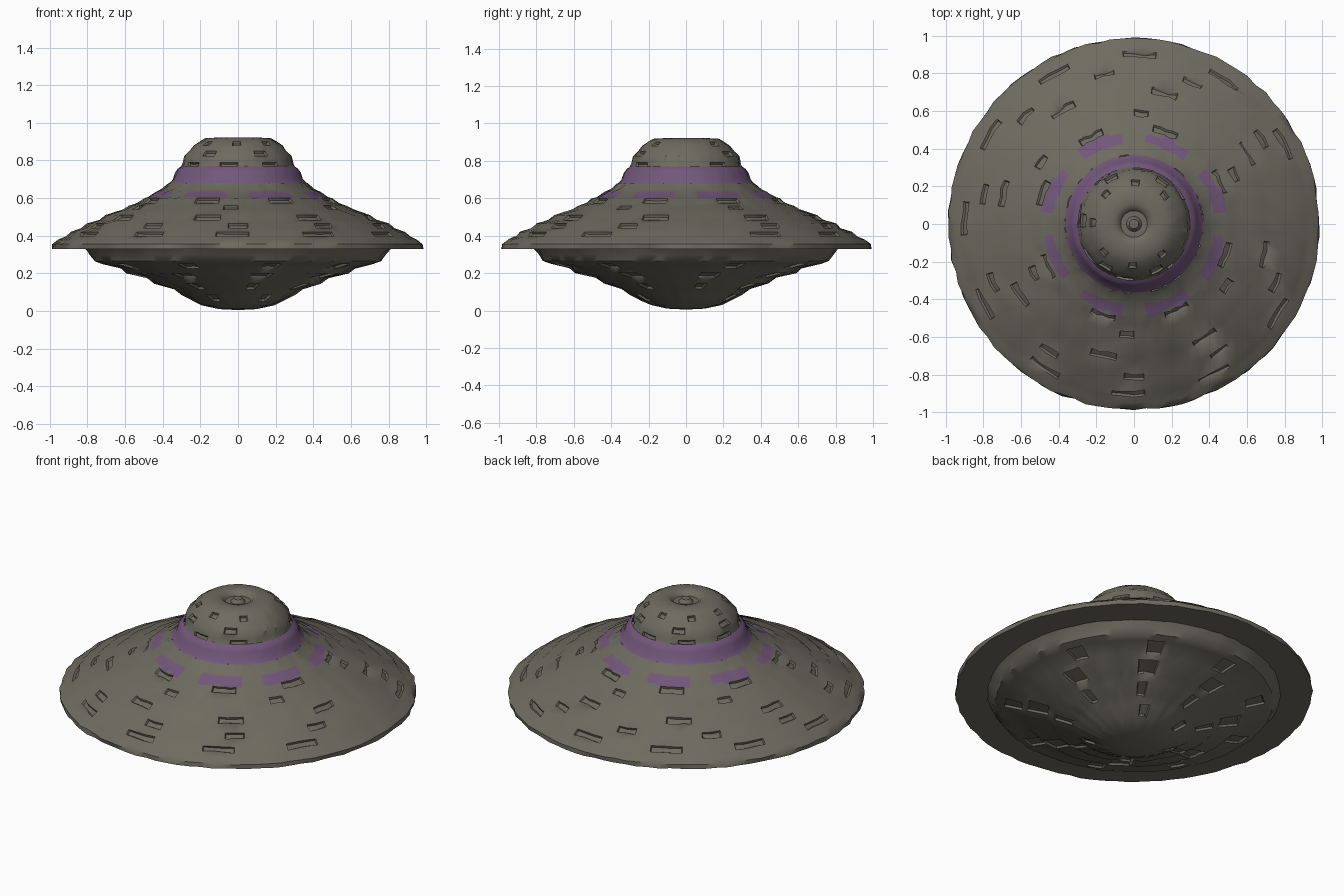
import bpy, bmesh, math, random

if "Cube" in bpy.data.objects:
    bpy.data.objects.remove(bpy.data.objects["Cube"])

random.seed(4)
SEG = 96


def material(name, rgb):
    m = bpy.data.materials.new(name)
    m.diffuse_color = (*rgb, 1)
    m.use_nodes = True
    m.node_tree.nodes["Principled BSDF"].inputs["Base Color"].default_value = m.diffuse_color
    return m


HULL = material("weathered grey", (0.155, 0.145, 0.115))
GLOW = material("dull purple", (0.17, 0.095, 0.2))


def lathe(name, profile, mats, wobble=0.0, pits=(), paint=None):
    """Revolve (radius, z) points; r = 0 closes with a pole. pits = (profile row, period, width)."""
    bm = bmesh.new()
    rings = []
    for r, z in profile:
        if r == 0:
            rings.append([bm.verts.new((0, 0, z))])
            continue
        ring = []
        for i in range(SEG):
            a = math.tau * i / SEG
            rr = r + (random.uniform(-wobble, wobble) if r > 0.15 else 0)
            ring.append(bm.verts.new((min(rr, 1.0) * math.cos(a), min(rr, 1.0) * math.sin(a), z)))
        rings.append(ring)
    rows = []
    for a, b in zip(rings, rings[1:]):
        row = []
        for i in range(SEG):
            j = (i + 1) % SEG
            if len(a) == 1:
                vs = (a[0], b[j], b[i])
            elif len(b) == 1:
                vs = (a[i], a[j], b[0])
            else:
                vs = (a[i], a[j], b[j], b[i])
            f = bm.faces.new(vs)
            if paint and paint(f.calc_center_median()):
                f.material_index = 1
            row.append(f)
        rows.append(row)
    bm.normal_update()
    # shallow sunken slots spaced around the terrace steps
    for row, period, width in pits:
        for start in range(random.randrange(period), SEG - width, period):
            faces = rows[row][start:start + width]
            bmesh.ops.inset_region(bm, faces=faces, thickness=0.006, depth=-0.012)
    bmesh.ops.recalc_face_normals(bm, faces=bm.faces[:])
    me = bpy.data.meshes.new(name)
    bm.to_mesh(me)
    bm.free()
    for m in mats:
        me.materials.append(m)
    ob = bpy.data.objects.new(name, me)
    bpy.context.collection.objects.link(ob)
    bpy.context.view_layer.objects.active = ob
    ob.select_set(True)
    bpy.ops.object.shade_smooth_by_angle(angle=math.radians(40))
    ob.select_set(False)
    return ob


# stepped belly, from the bottom pole up to the rim
lathe("lower_hull", [
    (0, 0.005), (0.10, 0.01), (0.19, 0.03), (0.23, 0.05), (0.30, 0.085), (0.34, 0.115),
    (0.44, 0.145), (0.48, 0.175), (0.59, 0.20), (0.62, 0.225), (0.72, 0.25),
    (0.765, 0.265), (0.785, 0.30), (0.81, 0.33)],
    [HULL], 0.006, [(3, 16, 3), (5, 12, 2), (7, 12, 3), (9, 10, 2)])


# eight purple arcs run around the shoulder
def arc(c):
    phase = math.degrees(math.atan2(c.y, c.x)) % 45
    return 0.425 < math.hypot(c.x, c.y) < 0.49 and 9 < phase < 36


# broad terraced disc with a flat underside flange
lathe("saucer_disc", [
    (0.80, 0.33), (0.985, 0.33), (0.985, 0.355), (0.95, 0.38), (0.915, 0.395), (0.89, 0.42),
    (0.83, 0.44), (0.80, 0.465), (0.73, 0.485), (0.70, 0.51), (0.61, 0.54), (0.575, 0.56),
    (0.53, 0.575), (0.50, 0.60), (0.48, 0.605), (0.43, 0.635), (0.40, 0.65), (0.365, 0.68)],
    [HULL, GLOW], 0.007, [(4, 8, 3), (6, 9, 2), (8, 12, 3), (10, 16, 2), (12, 12, 4)], arc)

# purple belt at the foot of the dome
lathe("dome_belt", [(0.366, 0.678), (0.345, 0.70), (0.333, 0.735), (0.318, 0.757), (0.298, 0.77)],
      [GLOW], 0.002)

# dome with a dimpled crown
lathe("dome", [
    (0.30, 0.768), (0.291, 0.79), (0.284, 0.825), (0.258, 0.85), (0.235, 0.88), (0.205, 0.90),
    (0.175, 0.918), (0.11, 0.922), (0.085, 0.915), (0.07, 0.895), (0.04, 0.895), (0.025, 0.915), (0, 0.918)],
    [HULL], 0.003, [(0, 12, 5), (2, 16, 4), (4, 12, 3)])
